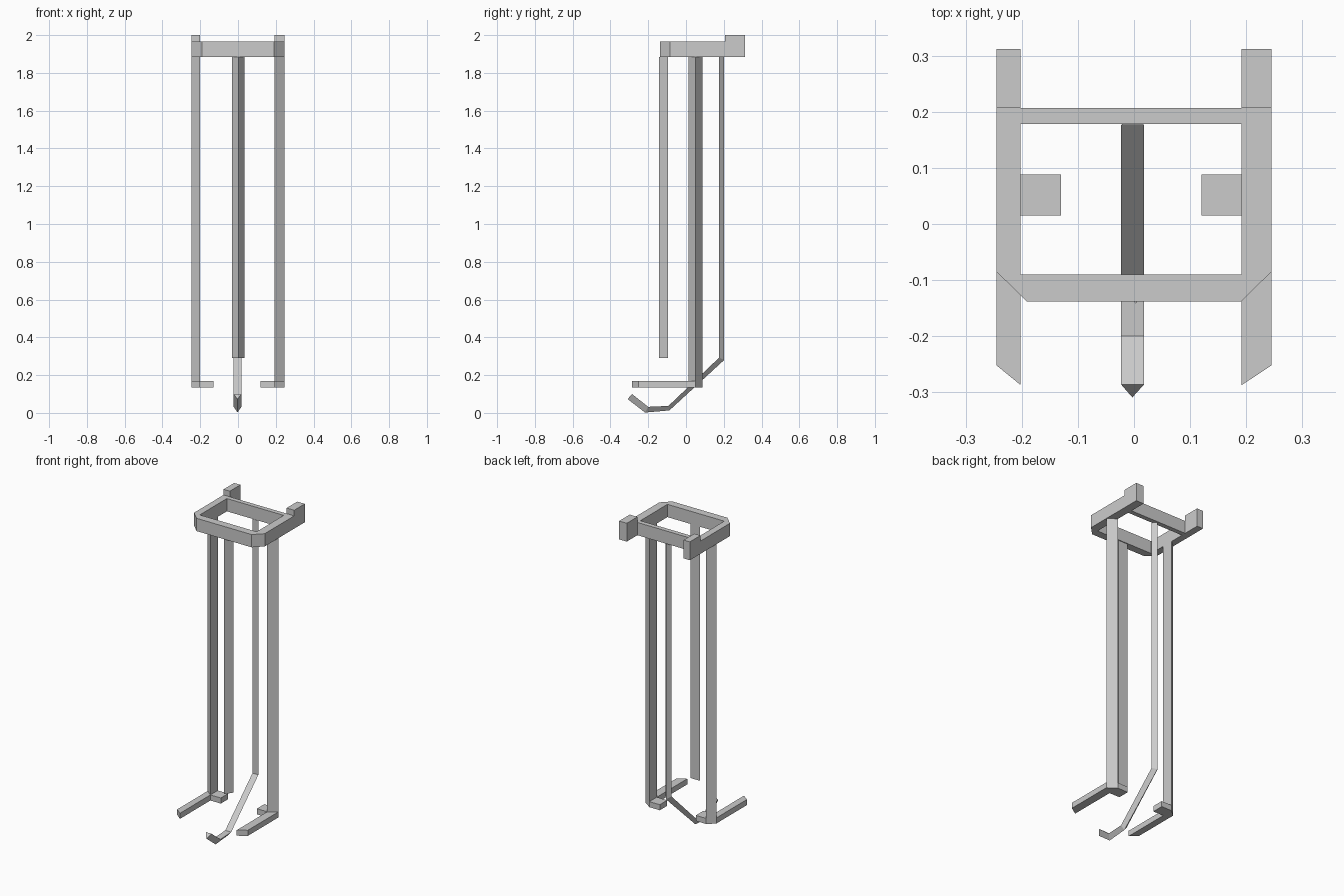
import bpy, bmesh
from mathutils import Vector

cube = bpy.data.objects.get("Cube")
if cube:
    bpy.data.objects.remove(cube, do_unlink=True)

grey = bpy.data.materials.new("light_grey")
grey.use_nodes = True
colour = (0.6, 0.6, 0.6, 1)
grey.diffuse_color = colour
grey.node_tree.nodes["Principled BSDF"].inputs["Base Color"].default_value = colour


def finish(name, bm):
    bmesh.ops.recalc_face_normals(bm, faces=bm.faces)
    mesh = bpy.data.meshes.new(name)
    bm.to_mesh(mesh)
    bm.free()
    mesh.materials.append(grey)
    obj = bpy.data.objects.new(name, mesh)
    bpy.context.collection.objects.link(obj)
    return obj


def raise_faces(bm, faces, height):
    """Extrude flat faces upward, keeping the bottom."""
    geom = bmesh.ops.extrude_face_region(bm, geom=faces, use_keep_orig=True)["geom"]
    verts = [g for g in geom if isinstance(g, bmesh.types.BMVert)]
    bmesh.ops.translate(bm, verts=verts, vec=Vector((0, 0, height)))


def prism(name, outline, z0, z1):
    bm = bmesh.new()
    face = bm.faces.new([bm.verts.new((x, y, z0)) for x, y in outline])
    raise_faces(bm, [face], z1 - z0)
    return finish(name, bm)


FRAME_Z, FRAME_TOP = 1.885, 1.965
PLATE_Z, PLATE_TOP = 0.135, 0.17
BACK, FRONT = 0.207, -0.138

# Rectangular top frame with two chamfered front corners
bm = bmesh.new()
outer = [(-0.245, -0.085), (-0.191, FRONT), (0.191, FRONT),
         (0.245, -0.085), (0.245, BACK), (-0.245, BACK)]
inner = [(-0.202, -0.09), (0.192, -0.09), (0.192, 0.178), (-0.202, 0.178)]
o = [bm.verts.new((x, y, FRAME_Z)) for x, y in outer]
i = [bm.verts.new((x, y, FRAME_Z)) for x, y in inner]
i = [i[0], i[0], i[1], i[1], i[2], i[3]]
for k in range(6):
    n = (k + 1) % 6
    bm.faces.new(list(dict.fromkeys((o[k], o[n], i[n], i[k]))))
raise_faces(bm, bm.faces[:], FRAME_TOP - FRAME_Z)
finish("top_frame", bm)

# Each side: rear block, triangular leg, and foot plate with forward arm
for side, out, inn, pad in (("left", 0.245, 0.192, 0.12),
                            ("right", -0.245, -0.202, -0.13)):
    prism(side + "_rear_block",
          [(inn, BACK), (out, BACK), (out, 0.312), (inn, 0.312)], FRAME_Z, 2.0)
    prism(side + "_leg",
          [(inn, 0.014), (out, 0.05), (inn, 0.088)], PLATE_TOP, FRAME_Z)
    prism(side + "_foot",
          [(inn, -0.287), (out, -0.252), (out, 0.05), (inn, 0.088),
           (pad, 0.088), (pad, 0.015), (inn, 0.015)], PLATE_Z, PLATE_TOP)

# Front post: triangular, ridge facing forward
prism("front_post", [(-0.031, -0.095), (0.003, -0.142), (0.035, -0.095)],
      0.29, FRAME_Z)

# Rear hook: triangular section swept down, forward and up, ridge outside
flat = [(0.176, FRAME_Z), (0.176, 0.293), (-0.093, 0.037), (-0.2, 0.032), (-0.286, 0.1)]
ridge = [(0.202, FRAME_Z), (0.202, 0.28), (-0.088, 0.013), (-0.217, 0.002), (-0.309, 0.073)]
bm = bmesh.new()
rings = [[bm.verts.new((-0.023, *f)), bm.verts.new((0.018, *f)),
          bm.verts.new((-0.003, *r))] for f, r in zip(flat, ridge)]
for a, b in zip(rings, rings[1:]):
    for k in range(3):
        n = (k + 1) % 3
        bm.faces.new((a[k], a[n], b[n], b[k]))
bm.faces.new(rings[0])
bm.faces.new(rings[-1])
finish("rear_hook", bm)
